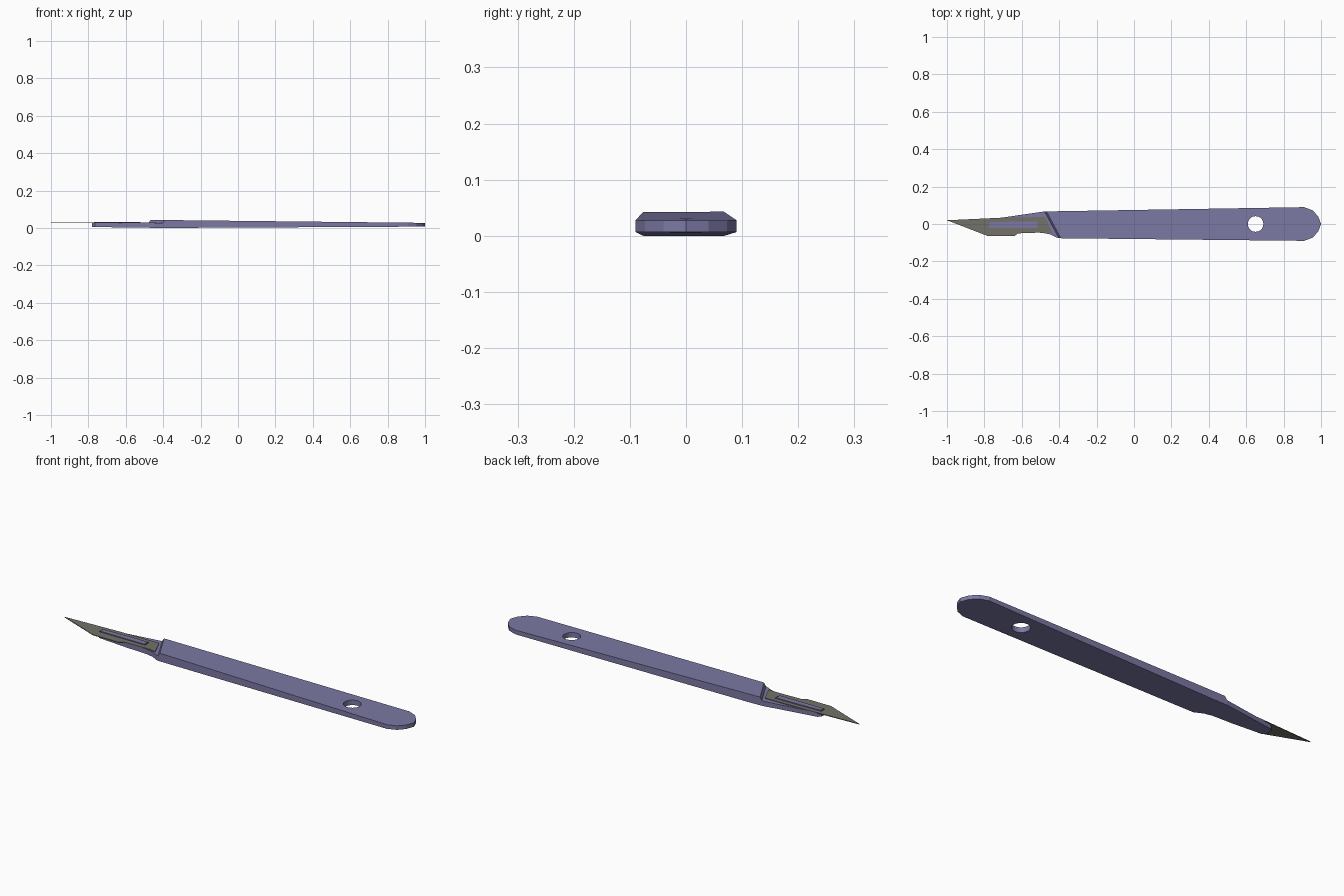
import bpy, bmesh, math
from mathutils import Vector

if "Cube" in bpy.data.objects:
    bpy.data.objects.remove(bpy.data.objects["Cube"])


def material(name, color):
    m = bpy.data.materials.new(name)
    m.diffuse_color = (*color, 1)
    m.use_nodes = True
    m.node_tree.nodes["Principled BSDF"].inputs["Base Color"].default_value = m.diffuse_color
    return m


def prism(name, pts, bottom, top, mat=None, cuts=(), top_shift=0.0):
    """Extrude a plan outline; bottom and top are heights as functions of x."""
    bm = bmesh.new()
    face = bm.faces.new([bm.verts.new((x, y, 0)) for x, y in pts])
    ext = bmesh.ops.extrude_face_region(bm, geom=[face])
    for v in ext["geom"]:
        if isinstance(v, bmesh.types.BMVert):
            v.co.z = 1
    for x in cuts:
        bmesh.ops.bisect_plane(bm, geom=bm.verts[:] + bm.edges[:] + bm.faces[:],
                               plane_co=Vector((x, 0, 0)), plane_no=Vector((1, 0, 0)))
    for v in bm.verts:
        if v.co.z > 0.5:
            v.co.z = top(v.co.x)
            v.co.x += top_shift
        else:
            v.co.z = bottom(v.co.x)
    bmesh.ops.recalc_face_normals(bm, faces=bm.faces[:])
    me = bpy.data.meshes.new(name)
    bm.to_mesh(me)
    bm.free()
    ob = bpy.data.objects.new(name, me)
    bpy.context.collection.objects.link(ob)
    if mat:
        me.materials.append(mat)
    return ob


def cut(ob, cutter):
    cutter.hide_render = True
    cutter.hide_viewport = True
    mod = ob.modifiers.new(cutter.name, 'BOOLEAN')
    mod.operation = 'DIFFERENCE'
    mod.solver = 'EXACT'
    mod.object = cutter


def flat(z):
    return lambda x: z


def handle_bottom(x):
    return 0.007 * (x + 0.4) / 1.4 if x > -0.4 else 0.005 * (-0.4 - x) / 0.38


def handle_top(x):
    return 0.043 - 0.016 * (x + 0.47) / 1.47


plastic = material("violet_plastic", (0.20, 0.19, 0.37))
steel = material("steel", (0.17, 0.165, 0.14))

# Handle with rounded butt and narrowed neck
handle = prism("handle", [
    (0.91, 0.09), (-0.48, 0.067), (-0.70, 0.035), (-0.765, 0.025), (-0.78, 0.012),
    (-0.78, -0.022), (-0.765, -0.035), (-0.60, -0.045), (-0.49, -0.047),
    (-0.45, -0.055), (-0.405, -0.076), (0.91, -0.09), (0.955, -0.073),
    (0.985, -0.04), (1.0, 0.0), (0.985, 0.04), (0.955, 0.073)],
    handle_bottom, handle_top, plastic, cuts=(-0.4,))

# Slanted shoulder step that seats the blade
cut(handle, prism("shoulder_cutter",
    [(-0.507, 0.12), (-1.1, 0.12), (-1.1, -0.12), (-0.378, -0.12)],
    flat(0.026), flat(0.06), top_shift=0.022))

# Hanging hole
hole = [(0.65 + 0.042 * math.cos(math.tau * i / 20), 0.042 * math.sin(math.tau * i / 20))
        for i in range(20)]
cut(handle, prism("hole_cutter", hole, flat(-0.1), flat(0.1)))

# Blade with slot
blade = prism("blade", [
    (-1.0, 0.02), (-0.78, -0.065), (-0.64, -0.065), (-0.62, -0.05), (-0.48, -0.045),
    (-0.435, -0.05), (-0.475, 0.037), (-0.70, 0.034)],
    flat(0.026), flat(0.0295), steel)
cut(blade, prism("slot_cutter", [
    (-0.775, -0.022), (-0.515, -0.022), (-0.515, 0.014), (-0.61, 0.014), (-0.775, 0.009)],
    flat(0.0), flat(0.05)))

# Locking rib standing through the slot
prism("blade_rib", [
    (-0.77, -0.019), (-0.52, -0.019), (-0.52, 0.011), (-0.61, 0.011), (-0.77, 0.006)],
    flat(0.02), flat(0.0325), plastic)
